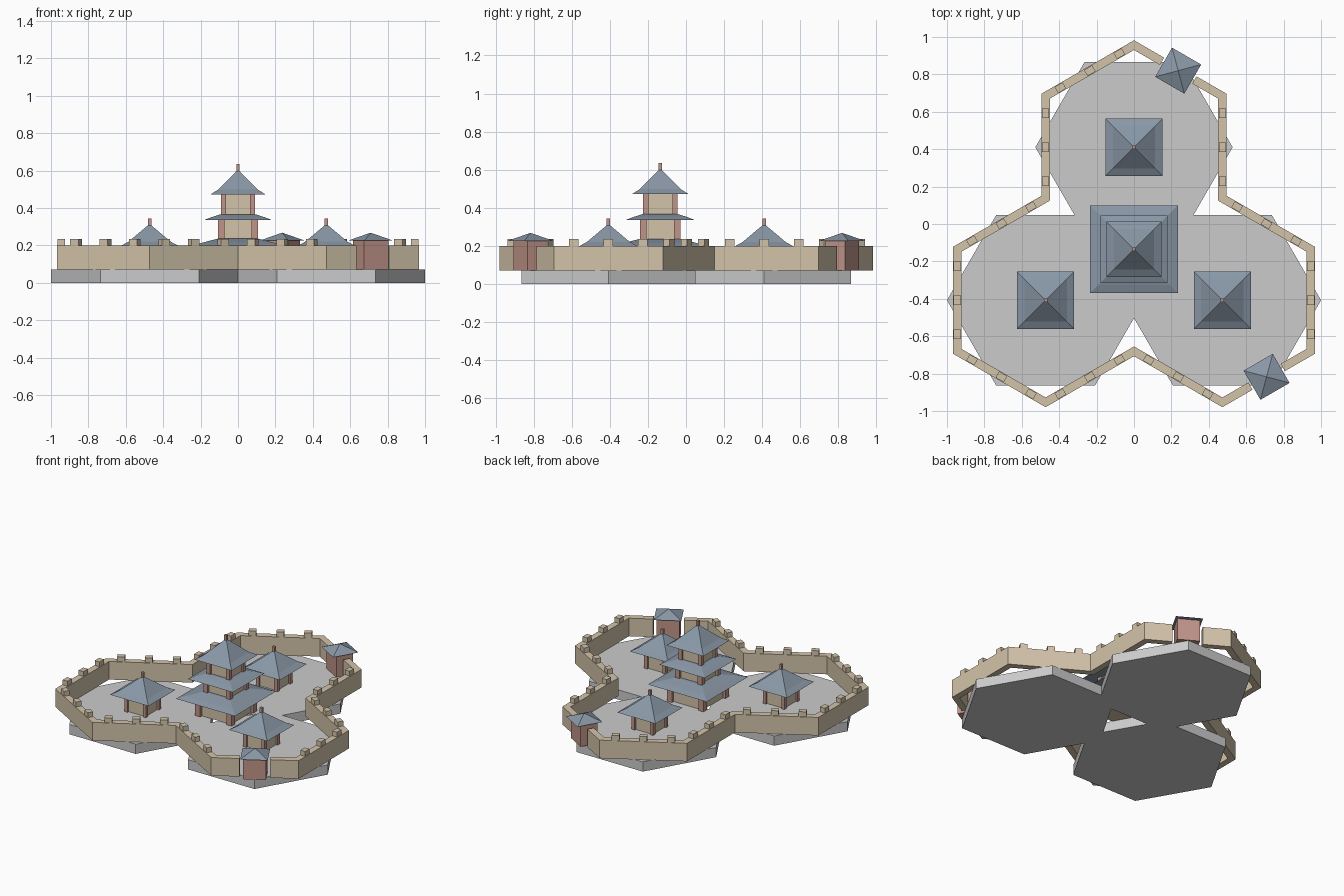
import bpy, bmesh, math
from mathutils import Vector, Matrix

if "Cube" in bpy.data.objects:
    bpy.data.objects.remove(bpy.data.objects["Cube"])


def material(name, rgb):
    m = bpy.data.materials.new(name)
    m.diffuse_color = (*rgb, 1)
    m.use_nodes = True
    m.node_tree.nodes["Principled BSDF"].inputs["Base Color"].default_value = m.diffuse_color
    return m


STONE = material("stone", (0.62, 0.62, 0.60))
TAN = material("tan_wall", (0.65, 0.55, 0.40))
RED = material("red_wood", (0.53, 0.30, 0.25))
BLUE = material("blue_tile", (0.25, 0.31, 0.38))


def finish(name, bm, mat):
    bmesh.ops.recalc_face_normals(bm, faces=bm.faces[:])
    me = bpy.data.meshes.new(name)
    bm.to_mesh(me)
    bm.free()
    me.materials.append(mat)
    ob = bpy.data.objects.new(name, me)
    bpy.context.collection.objects.link(ob)
    return ob


def box(name, x, y, z0, z1, w, d, mat, rot=0.0):
    bm = bmesh.new()
    bmesh.ops.create_cube(bm, size=1, matrix=Matrix.Translation((x, y, (z0 + z1) / 2))
                          @ Matrix.Rotation(rot, 4, 'Z') @ Matrix.Diagonal((w, d, z1 - z0, 1)))
    return finish(name, bm, mat)


def roof(name, x, y, profile, rot=0.0):
    """Square rings (half width, height); half width 0 makes an apex."""
    bm = bmesh.new()
    prev = None
    for h, z in profile:
        if h == 0:
            ring = [bm.verts.new((x, y, z))] * 4
        else:
            ring = []
            for i in range(4):
                a = rot + math.pi / 4 + i * math.pi / 2
                r = h * math.sqrt(2)
                ring.append(bm.verts.new((x + r * math.cos(a), y + r * math.sin(a), z)))
        if prev is None:
            bm.faces.new(ring)
        else:
            for i in range(4):
                j = (i + 1) % 4
                f = [prev[i], prev[j], ring[j]]
                if h:
                    f.append(ring[i])
                bm.faces.new(f)
        prev = ring
    if profile[-1][0]:
        bm.faces.new(prev)
    return finish(name, bm, BLUE)


def storey(name, x, y, z0, z1, half, col):
    """Tan room with a red post on each corner."""
    box(name + "_room", x, y, z0, z1, 2 * half, 2 * half, TAN)
    for sx in (-1, 1):
        for sy in (-1, 1):
            box(name + "_post", x + sx * half, y + sy * half, z0, z1, col, col, RED)


# layout: three touching hexagons around a common centre
R = 0.5456
CX, CY = 0.0, -0.135
AP = R * math.sqrt(3) / 2
centres = [(0, CY + R), (-AP, CY - R / 2), (AP, CY - R / 2)]
BASE = 0.07

# stone terraces and pavilions
for x, y in centres:
    bm = bmesh.new()
    bmesh.ops.create_cone(bm, cap_ends=True, segments=6, radius1=0.5275, radius2=0.5275,
                          depth=BASE)
    me_pts = sorted(v.co.x for v in bm.verts)
    if abs(me_pts[-1] - 0.5275) > 0.01:  # points face +-x
        bmesh.ops.rotate(bm, verts=bm.verts[:], matrix=Matrix.Rotation(math.pi / 6, 3, 'Z'))
    bmesh.ops.translate(bm, verts=bm.verts[:], vec=(x, y, BASE / 2))
    finish("terrace", bm, STONE)
    storey("pavilion", x, y, BASE, 0.205, 0.073, 0.025)
    roof("pavilion_roof", x, y, [(0.153, 0.198), (0.113, 0.22), (0, 0.315)])
    box("pavilion_finial", x, y, 0.30, 0.343, 0.018, 0.018, RED)

# central three-tier tower
storey("tower_lower", CX, CY, BASE, 0.205, 0.125, 0.04)
roof("tower_lower_roof", CX, CY, [(0.234, 0.2), (0.19, 0.215), (0.105, 0.237)])
storey("tower_middle", CX, CY, 0.23, 0.343, 0.09, 0.034)
roof("tower_middle_roof", CX, CY, [(0.18, 0.336), (0.145, 0.35), (0.095, 0.366)])
storey("tower_upper", CX, CY, 0.36, 0.48, 0.077, 0.028)
roof("tower_top_roof", CX, CY, [(0.148, 0.472), (0.107, 0.498), (0, 0.606)])
box("tower_finial", CX, CY, 0.59, 0.635, 0.018, 0.018, RED)

# curtain wall: right-hand outline mirrored, clockwise from the north point
right = [(0, CY + 2 * R), (AP, CY + 1.5 * R), (AP, CY + R / 2), (2 * AP, CY),
         (2 * AP, CY - R), (AP, CY - 1.5 * R), (0, CY - R)]
outline = [Vector(p) for p in right + [(-x, y) for x, y in right[-2:0:-1]]]
N = len(outline)
GATES = (0, 4)  # edges that hold a gate
GAP, THICK, TOP = 0.1, 0.045, 0.2


def wall(name, pts):
    bm = bmesh.new()
    prev = None
    for i, p in enumerate(pts):
        a = (p - pts[i - 1]).normalized() if i else None
        b = (pts[i + 1] - p).normalized() if i < len(pts) - 1 else None
        a, b = a or b, b or a
        n = Vector((-a.y - b.y, a.x + b.x)).normalized()
        off = n * (THICK / 2 / n.dot(Vector((-a.y, a.x))))
        ring = [bm.verts.new((*(p + s * off), z))
                for s, z in ((1, BASE), (-1, BASE), (-1, TOP), (1, TOP))]
        if prev:
            for k in range(4):
                m = (k + 1) % 4
                bm.faces.new((prev[k], prev[m], ring[m], ring[k]))
        else:
            bm.faces.new(ring)
        prev = ring
    bm.faces.new(prev)
    finish(name, bm, TAN)


def gate_side(e, s):
    a, b = outline[e], outline[(e + 1) % N]
    return (a + b) / 2 + (b - a).normalized() * GAP * s


wall("east_wall", [gate_side(0, 1)] + outline[1:5] + [gate_side(4, -1)])
wall("west_wall", [gate_side(4, 1)] + outline[5:] + [outline[0], gate_side(0, -1)])

# battlements and gatehouses along each wall edge
for e in range(N):
    a, b = outline[e], outline[(e + 1) % N]
    ang = math.atan2(b.y - a.y, b.x - a.x)
    if e in GATES:
        c = (a + b) / 2
        box("gatehouse", c.x, c.y, BASE, 0.23, 0.15, 0.12, RED, ang)
        roof("gate_roof", c.x, c.y, [(0.09, 0.225), (0, 0.268)], ang)
        continue
    for t in (1 / 6, 1 / 2, 5 / 6):
        p = a.lerp(b, t)
        box("battlement", p.x, p.y, TOP - 0.005, 0.235, 0.05, 0.038, TAN, ang)
